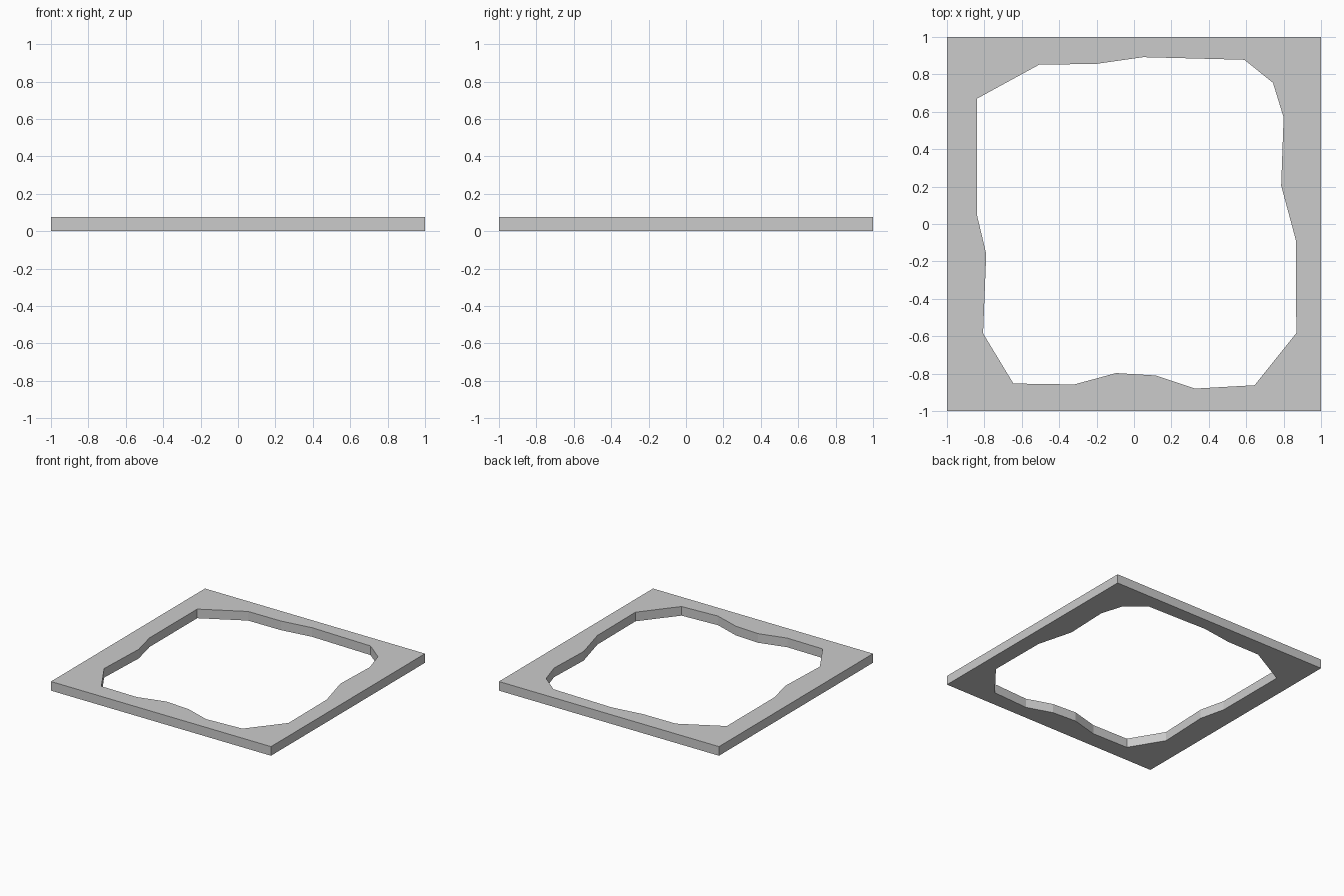
import bpy, bmesh
from mathutils import Vector

if "Cube" in bpy.data.objects:
    bpy.data.objects.remove(bpy.data.objects["Cube"])

HEIGHT = 0.075

# Square outer outline and irregular inner opening
outer = [(-1, -1), (1, -1), (1, 1), (-1, 1)]
opening = [(-0.84, 0.67), (-0.505, 0.853), (-0.21, 0.855), (0.05, 0.892),
           (0.59, 0.878), (0.743, 0.755), (0.80, 0.57), (0.787, 0.205),
           (0.865, -0.085), (0.868, -0.583), (0.645, -0.862), (0.325, -0.88),
           (0.115, -0.81), (-0.095, -0.797), (-0.32, -0.858), (-0.645, -0.853),
           (-0.807, -0.585), (-0.79, -0.16), (-0.84, 0.05)]

bm = bmesh.new()


def add_loop(points):
    verts = [bm.verts.new((x, y, 0)) for x, y in points]
    return [bm.edges.new((v, verts[i - 1])) for i, v in enumerate(verts)]


# Fill the ring between the two outlines, then raise it into a slab
edges = add_loop(outer) + add_loop(opening)
bmesh.ops.triangle_fill(bm, use_beauty=True, edges=edges, normal=Vector((0, 0, 1)))
result = bmesh.ops.extrude_face_region(bm, geom=bm.faces[:], use_keep_orig=True)
top = [g for g in result["geom"] if isinstance(g, bmesh.types.BMVert)]
bmesh.ops.translate(bm, verts=top, vec=(0, 0, HEIGHT))
bmesh.ops.recalc_face_normals(bm, faces=bm.faces[:])

mesh = bpy.data.meshes.new("frame")
bm.to_mesh(mesh)
bm.free()
bpy.context.collection.objects.link(bpy.data.objects.new("frame", mesh))
